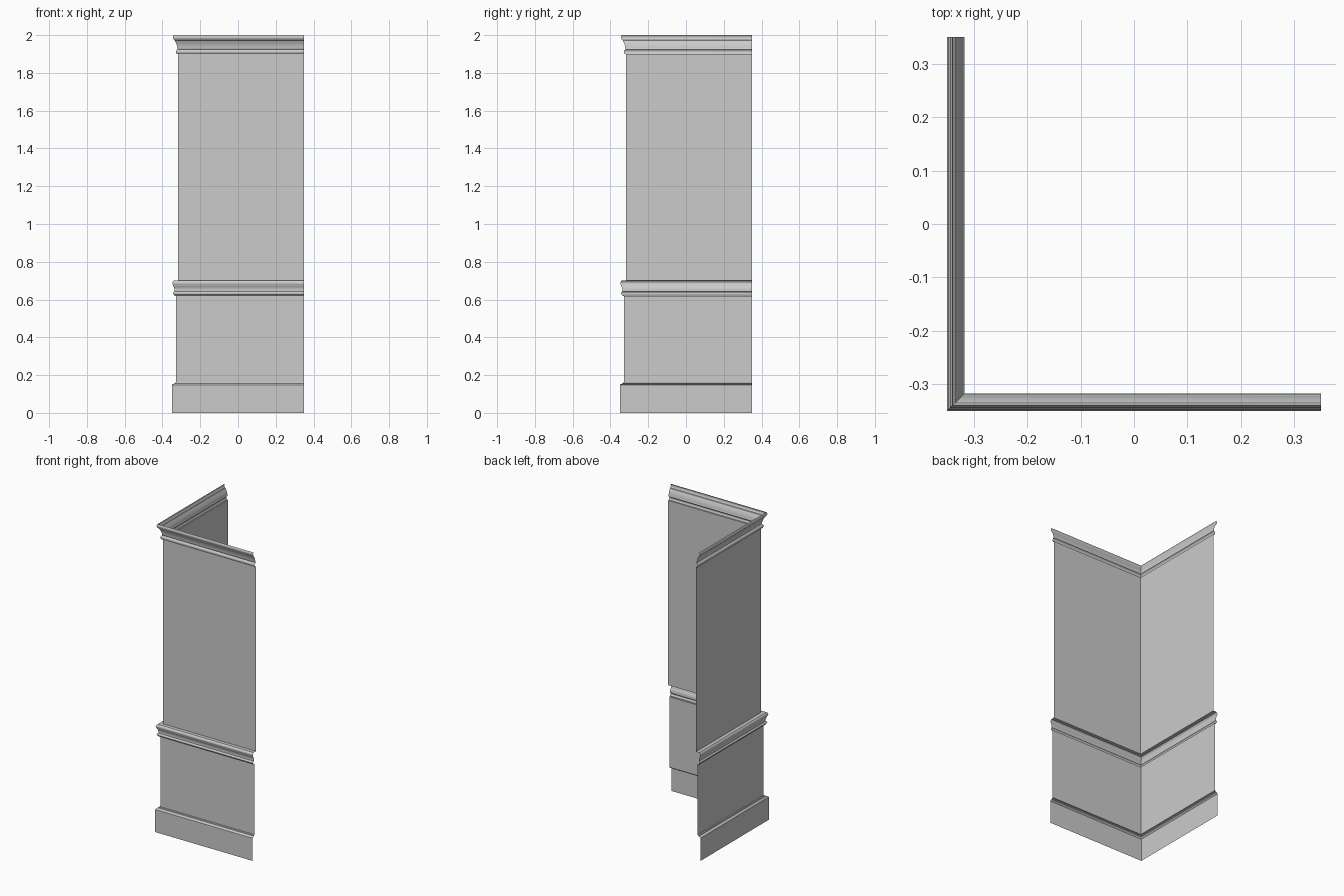
import bpy
import math

if "Cube" in bpy.data.objects:
    bpy.data.objects.remove(bpy.data.objects["Cube"])

END = 0.35  # both wall arms stop here


def cove(p, q, bulge, n=6):
    """Points of a shallow curve from p to q, bowed outward (+) or inward (-)."""
    return [(p[0] + (q[0] - p[0]) * i / n + bulge * math.sin(math.pi * i / n),
             p[1] + (q[1] - p[1]) * i / n) for i in range(n + 1)]


def sweep(name, profile):
    """Sweep a (distance from centre, height) profile round the mitred corner."""
    verts, faces = [], []
    for d, z in profile:
        verts += [(-d, END, z), (-d, -d, z), (END, -d, z)]
    for i in range(len(profile) - 1):
        for j in range(2):
            a = i * 3 + j
            faces.append((a, a + 1, a + 4, a + 3))
    mesh = bpy.data.meshes.new(name)
    mesh.from_pydata(verts, [], faces)
    obj = bpy.data.objects.new(name, mesh)
    bpy.context.collection.objects.link(obj)
    bpy.context.view_layer.objects.active = obj
    obj.select_set(True)
    bpy.ops.object.shade_smooth_by_angle(angle=math.radians(35))
    obj.select_set(False)


# Skirting board with a chamfered top edge
sweep("baseboard", [(0.35, 0), (0.35, 0.147), (0.346, 0.152),
                    (0.336, 0.155), (0.334, 0.16), (0.328, 0.162)])

# Lower wall panel
sweep("lower_panel", [(0.328, 0.162), (0.328, 0.62)])

# Chair rail: lower bead, hollow, upper bead
sweep("chair_rail", [(0.328, 0.62), (0.337, 0.62)]
      + cove((0.337, 0.624), (0.337, 0.642), 0.007)
      + cove((0.337, 0.645), (0.345, 0.676), -0.003)
      + cove((0.345, 0.678), (0.343, 0.697), 0.004)
      + [(0.34, 0.70), (0.317, 0.70)])

# Upper wall panel
sweep("upper_panel", [(0.317, 0.70), (0.317, 1.90)])

# Cornice: small bead, cove and top lip
sweep("cornice", [(0.317, 1.90), (0.325, 1.90)]
      + cove((0.325, 1.902), (0.325, 1.922), 0.004)
      + [(0.319, 1.925)]
      + cove((0.321, 1.928), (0.335, 1.972), -0.003)
      + [(0.339, 1.974)]
      + cove((0.340, 1.977), (0.342, 1.996), 0.003)
      + [(0.340, 2.0)])
